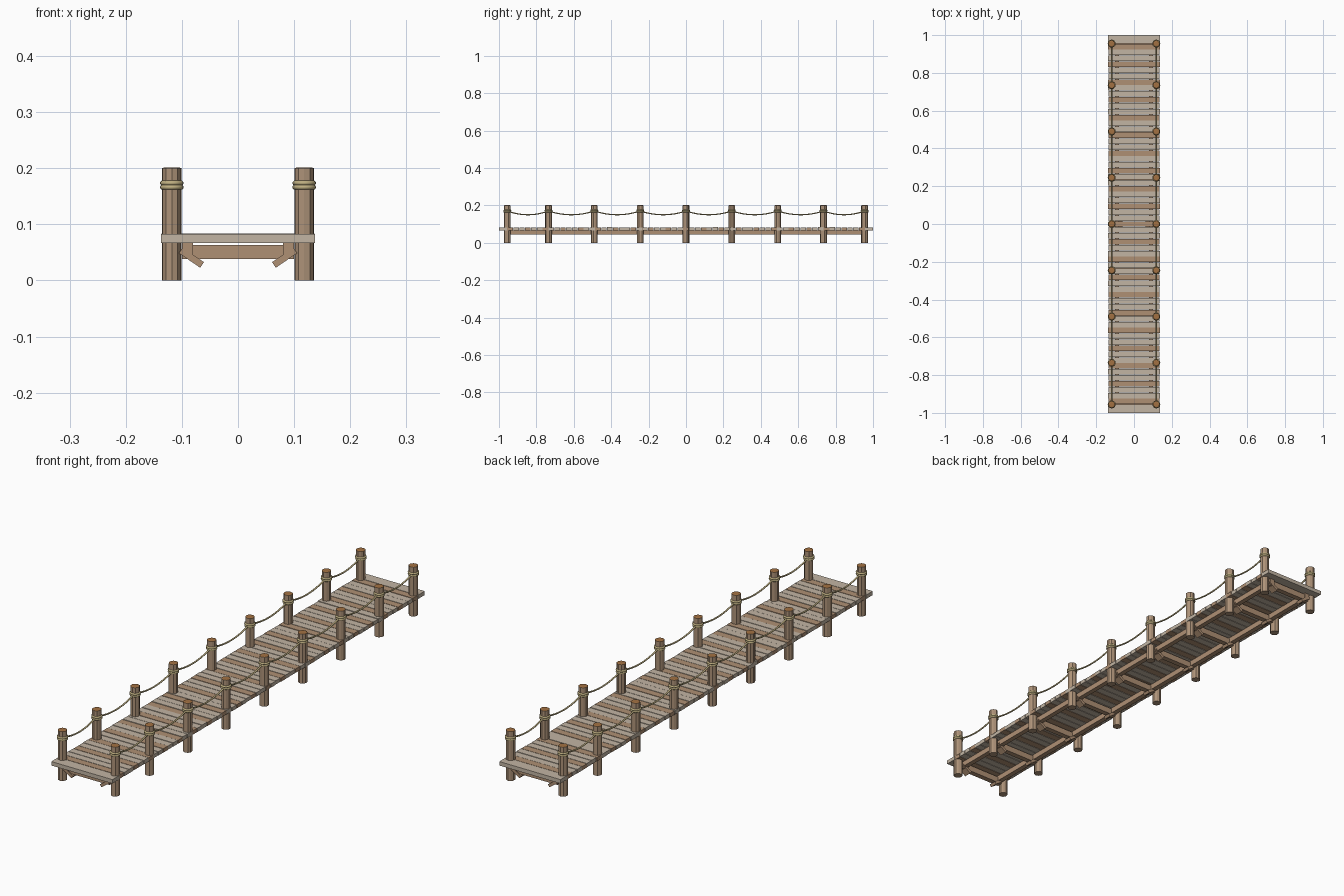
import bpy, bmesh, math, random
from mathutils import Vector

random.seed(4)
if "Cube" in bpy.data.objects:
    bpy.data.objects.remove(bpy.data.objects["Cube"])


def material(name, rgb):
    m = bpy.data.materials.new(name)
    m.use_nodes = True
    m.diffuse_color = (*rgb, 1)
    m.node_tree.nodes["Principled BSDF"].inputs["Base Color"].default_value = (*rgb, 1)
    return m


grey_wood = material("weathered grey wood", (0.54, 0.46, 0.37))
brown_wood = material("brown wood", (0.43, 0.28, 0.175))
post_wood = material("post wood", (0.42, 0.29, 0.19))
cut_wood = material("cut end wood", (0.36, 0.165, 0.055))
rope_fibre = material("rope fibre", (0.52, 0.43, 0.22))


def finish(name, bm, *mats):
    mesh = bpy.data.meshes.new(name)
    bm.to_mesh(mesh)
    bm.free()
    for m in mats:
        mesh.materials.append(m)
    ob = bpy.data.objects.new(name, mesh)
    bpy.context.collection.objects.link(ob)
    return ob


def box(name, center, size, mat, tilt=0):
    bm = bmesh.new()
    bmesh.ops.create_cube(bm, size=1)
    bmesh.ops.scale(bm, vec=size, verts=bm.verts)
    ob = finish(name, bm, mat)
    ob.location = center
    ob.rotation_euler.y = tilt
    return ob


def tube(name, points, radius, mat, closed=False):
    cu = bpy.data.curves.new(name, "CURVE")
    cu.dimensions = "3D"
    cu.bevel_depth = radius
    cu.bevel_resolution = 3
    sp = cu.splines.new("POLY")
    sp.points.add(len(points) - 1)
    for p, co in zip(sp.points, points):
        p.co = (*co, 1)
    sp.use_cyclic_u = closed
    sp.use_smooth = True
    cu.materials.append(mat)
    ob = bpy.data.objects.new(name, cu)
    bpy.context.collection.objects.link(ob)
    return ob


def post(x, y):
    # Hewn log with uneven facets and a slightly raised, cut top
    bm = bmesh.new()
    bmesh.ops.create_cone(bm, cap_ends=True, segments=10, radius1=0.0175,
                          radius2=0.0175, depth=0.2)
    for i in range(10):
        a = math.tau * (i + 0.5) / 10
        side = [v for v in bm.verts
                if v.co.xy.normalized().dot(Vector((math.cos(a), math.sin(a)))) > 0.98]
        k = random.uniform(0.97, 1.05)
        for v in side:
            v.co.xy *= k
    bm.normal_update()
    top = max(bm.faces, key=lambda f: f.normal.z)
    bmesh.ops.inset_region(bm, faces=[top], thickness=0.006, depth=0.0015)
    bm.normal_update()
    for f in bm.faces:
        f.material_index = int(f.normal.z > 0.3)
    ob = finish("post", bm, post_wood, cut_wood)
    ob.location = (x, y, 0.1)


RAIL_X = 0.118
post_rows = [-0.955] + [0.245 * i for i in range(-3, 4)] + [0.955]

for side in (-1, 1):
    x = side * RAIL_X
    for y in post_rows:
        post(x, y)
        # Two turns of rope around each post
        for z in (0.166, 0.1735):
            ring = [(x + 0.0168 * math.cos(a), y + 0.0168 * math.sin(a), z)
                    for a in (math.tau * i / 20 for i in range(20))]
            tube("rope_binding", ring, 0.0043, rope_fibre, True)
        # Diagonal brace across the stringer
        box("brace", (side * 0.083, y, 0.0405), (0.046, 0.032, 0.012),
            brown_wood, -side * 0.6)
    # Sagging rope from post to post
    for a, b in zip(post_rows, post_rows[1:]):
        span = [i / 12 for i in range(13)]
        path = [(x, a + (b - a) * t, 0.17 - 0.08 * t * (1 - t)) for t in span]
        tube("hanging_rope", path, 0.0032, rope_fibre)
    # Long stringer under the deck
    box("stringer", (side * 0.09, 0, 0.056), (0.02, 1.94, 0.022), brown_wood)

for y in post_rows:
    box("crossbeam", (0, y, 0.0505), (0.2, 0.022, 0.025), brown_wood)

# Deck planks with narrow gaps, every third one brown
COUNT = 61
pitch = 1.91 / COUNT
for i in range(COUNT):
    y = -0.955 + (i + 0.5) * pitch
    thick = random.uniform(0.0148, 0.0162)
    length = 0.272 + random.uniform(-0.003, 0.002)
    box("deck_plank", (0, y, 0.067 + thick / 2), (length, pitch - 0.0022, thick),
        brown_wood if i % 3 == 0 else grey_wood)

# Wide planks closing both ends
for side in (-1, 1):
    box("end_plank", (0, side * 0.978, 0.075), (0.274, 0.044, 0.016), grey_wood)
